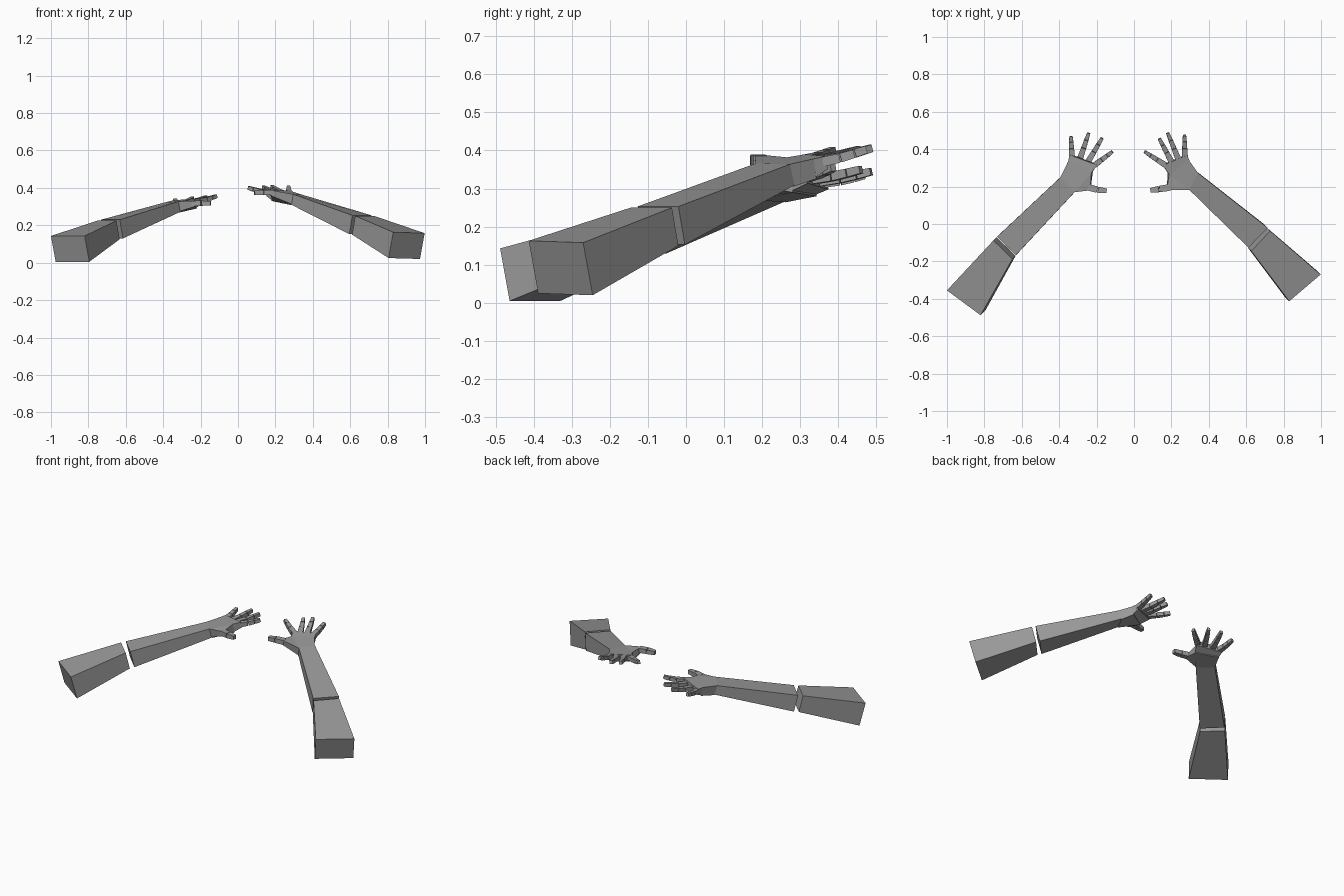
import bpy, bmesh
from mathutils import Vector

if "Cube" in bpy.data.objects:
    bpy.data.objects.remove(bpy.data.objects["Cube"])

skin = bpy.data.materials.new("grey")
skin.diffuse_color = (0.32, 0.32, 0.32, 1)
skin.use_nodes = True
skin.node_tree.nodes["Principled BSDF"].inputs["Base Color"].default_value = skin.diffuse_color


def loft(name, rings):
    """Closed solid through a list of four-cornered rings."""
    bm = bmesh.new()
    loops = [[bm.verts.new(p) for p in r] for r in rings]
    for a, b in zip(loops, loops[1:]):
        for i in range(4):
            j = (i + 1) % 4
            bm.faces.new((a[i], a[j], b[j], b[i]))
    bm.faces.new(loops[0])
    bm.faces.new(loops[-1])
    bmesh.ops.recalc_face_normals(bm, faces=bm.faces)
    me = bpy.data.meshes.new(name)
    bm.to_mesh(me)
    bm.free()
    me.materials.append(skin)
    ob = bpy.data.objects.new(name, me)
    bpy.context.collection.objects.link(ob)
    return ob


def ring(outer, inner, drop):
    """Ring from the two upper corners and a vector to the lower ones."""
    o, i, d = Vector(outer), Vector(inner), Vector(drop)
    return [o, i, i + d, o + d]


def digit(name, path, widths, thick):
    """Finger made of one tapered box per bone, separated by narrow gaps."""
    pts = [Vector(p) for p in path]
    for n, (a, b) in enumerate(zip(pts, pts[1:])):
        d = (b - a).normalized()
        side = d.cross(Vector((0, 0, 1))).normalized()
        up = side.cross(d)
        rings = []
        for c, k in ((a + d * 0.002, widths[n]), (b - d * 0.001, widths[n + 1])):
            s, u = side * k / 2, up * thick * (0.5 + k / widths[0] / 2) / 2
            rings.append([c - s - u, c + s - u, c + s + u, c - s + u])
        loft(f"{name}_bone_{n + 1}", rings)


def build_arm(side, s, upper, fore, wrist, mid, knuckle, thenar, thumb, fingers):
    def drop(a, h):
        return (-s * a, a, -h)

    # upper arm and forearm, parted by a slit at the elbow
    loft(side + "_upper_arm", [ring(*upper[0], drop(0.025, 0.138)),
                               ring(*upper[1], drop(0.017, 0.1))])
    loft(side + "_forearm", [ring(*fore, drop(0.017, 0.1)),
                             ring(*wrist, drop(0.012, 0.055))])
    # palm with a thinner knuckle band
    loft(side + "_palm", [ring(*wrist, drop(0.012, 0.058)),
                          ring(*mid, drop(0.008, 0.052))])
    loft(side + "_knuckles", [ring(*mid, drop(0.006, 0.048)),
                              ring(*knuckle, drop(0.004, 0.034))])
    # thumb base and thumb
    loft(side + "_thumb_base", [ring(wrist[1], mid[1], drop(0.008, 0.052)),
                                ring(*thenar, drop(0.003, 0.03))])
    digit(side + "_thumb", thumb, (0.036, 0.034, 0.024), 0.028)
    # fingers curl slightly upward
    for label, a, b in fingers:
        a, b = Vector(a), Vector(b)
        m1 = a.lerp(b, 0.4) - Vector((0, 0, 0.003))
        m2 = a.lerp(b, 0.72) - Vector((0, 0, 0.002))
        digit(f"{side}_{label}_finger", (a, m1, m2, b),
              (0.032, 0.027, 0.023, 0.017), 0.026)


build_arm(
    "left", -1,
    upper=(((-1.0, -0.355, 0.143), (-0.82, -0.488, 0.143)),
           ((-0.752, -0.088, 0.225), (-0.65, -0.187, 0.225))),
    fore=((-0.732, -0.068, 0.23), (-0.632, -0.167, 0.23)),
    wrist=((-0.393, 0.25, 0.322), (-0.318, 0.17, 0.328)),
    mid=((-0.352, 0.335, 0.332), (-0.228, 0.272, 0.342)),
    knuckle=((-0.345, 0.37, 0.332), (-0.198, 0.315, 0.348)),
    thenar=((-0.235, 0.18, 0.33), (-0.232, 0.215, 0.332)),
    thumb=((-0.247, 0.197, 0.317), (-0.195, 0.183, 0.318), (-0.145, 0.177, 0.318)),
    fingers=(("little", (-0.332, 0.36, 0.315), (-0.337, 0.47, 0.335)),
             ("ring", (-0.287, 0.353, 0.319), (-0.242, 0.487, 0.345)),
             ("middle", (-0.243, 0.337, 0.325), (-0.17, 0.46, 0.35)),
             ("index", (-0.21, 0.315, 0.331), (-0.115, 0.387, 0.356))))

build_arm(
    "right", 1,
    upper=(((0.998, -0.27, 0.158), (0.83, -0.413, 0.163)),
           ((0.728, -0.037, 0.25), (0.627, -0.145, 0.25))),
    fore=((0.715, -0.02, 0.253), (0.612, -0.127, 0.253)),
    wrist=((0.342, 0.273, 0.364), (0.295, 0.183, 0.366)),
    mid=((0.298, 0.335, 0.378), (0.188, 0.265, 0.382)),
    knuckle=((0.285, 0.368, 0.385), (0.155, 0.313, 0.39)),
    thenar=((0.182, 0.18, 0.387), (0.18, 0.215, 0.387)),
    thumb=((0.19, 0.195, 0.374), (0.135, 0.187, 0.376), (0.087, 0.18, 0.374)),
    fingers=(("little", (0.272, 0.357, 0.37), (0.27, 0.475, 0.403)),
             ("ring", (0.237, 0.347, 0.372), (0.18, 0.487, 0.406)),
             ("middle", (0.2, 0.333, 0.374), (0.135, 0.457, 0.403)),
             ("index", (0.168, 0.315, 0.375), (0.056, 0.387, 0.4))))
